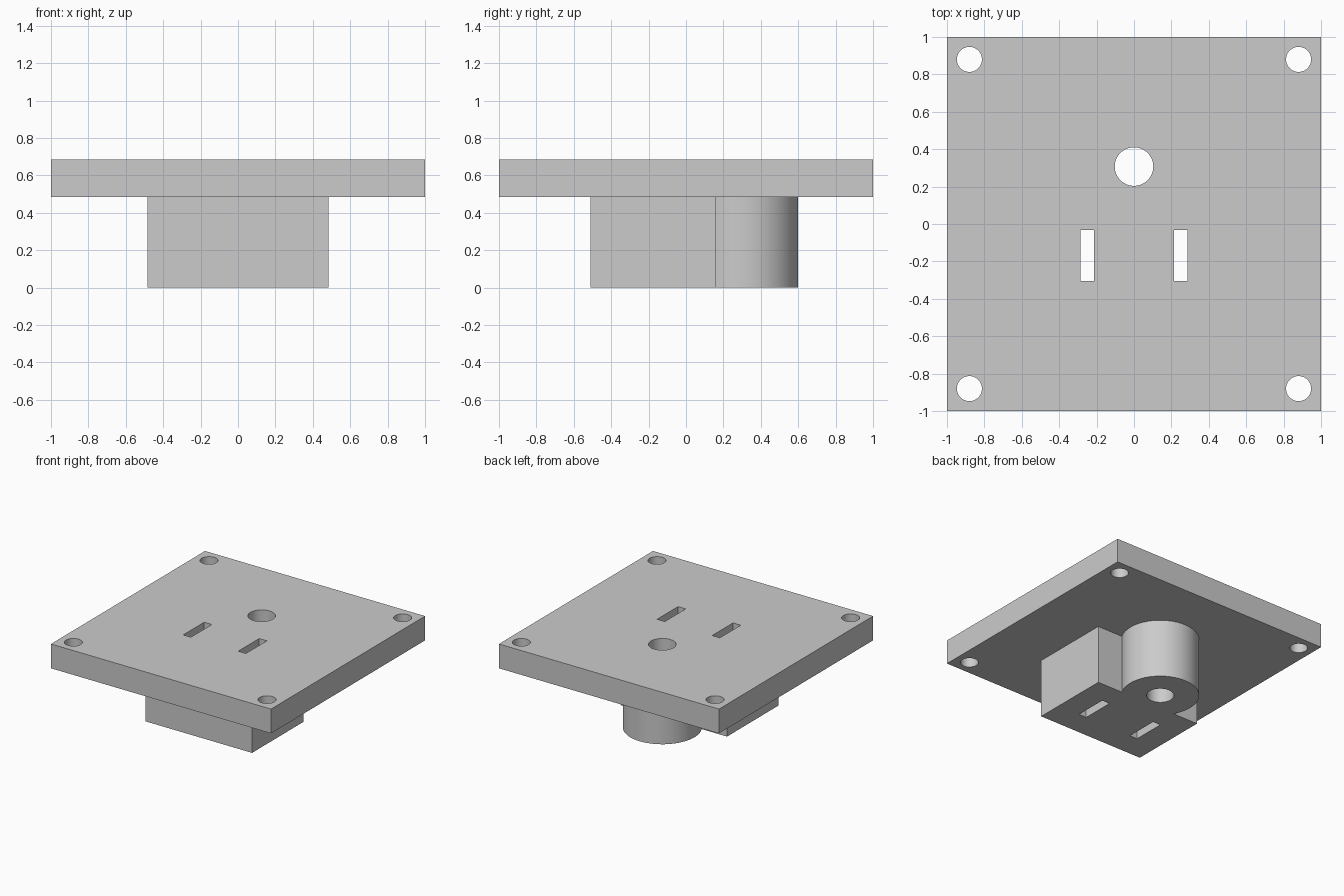
import bpy, bmesh
from math import sin, cos, pi, sqrt, atan2, radians

cube = bpy.data.objects.get("Cube")
if cube:
    bpy.data.objects.remove(cube, do_unlink=True)

PLATE_BOTTOM, PLATE_TOP = 0.485, 0.685
BLOCK_X, BLOCK_FRONT, BLOCK_BACK = 0.485, -0.51, 0.16
BOSS_Y, BOSS_R = 0.307, 0.293

grey = bpy.data.materials.new("light_grey")
grey.use_nodes = True
colour = (0.6, 0.6, 0.6, 1)
grey.diffuse_color = colour
grey.node_tree.nodes["Principled BSDF"].inputs["Base Color"].default_value = colour


def arc(x, y, r, start, end, n):
    """Points along an arc, both ends included."""
    angles = [start + (end - start) * i / n for i in range(n + 1)]
    return [(x + r * cos(a), y + r * sin(a)) for a in angles]


def circle(x, y, r):
    return arc(x, y, r, 0, 2 * pi, 64)[:-1]


def rectangle(x, y, w, d):
    return [(x - w / 2, y - d / 2), (x + w / 2, y - d / 2),
            (x + w / 2, y + d / 2), (x - w / 2, y + d / 2)]


def prisms(name, outlines, z0, z1):
    """Extrude counter-clockwise outlines from z0 to z1 as one object."""
    bm = bmesh.new()
    for outline in outlines:
        low = [bm.verts.new((x, y, z0)) for x, y in outline]
        high = [bm.verts.new((x, y, z1)) for x, y in outline]
        bm.faces.new(low[::-1])
        bm.faces.new(high)
        for i in range(len(low)):
            j = (i + 1) % len(low)
            bm.faces.new((low[i], low[j], high[j], high[i]))
    mesh = bpy.data.meshes.new(name)
    bm.to_mesh(mesh)
    bm.free()
    mesh.materials.append(grey)
    obj = bpy.data.objects.new(name, mesh)
    bpy.context.collection.objects.link(obj)
    return obj


# Square mounting plate
plate = prisms("mounting_plate", [rectangle(0, 0, 2, 2)], PLATE_BOTTOM, PLATE_TOP)

# Socket body: block merging into a round boss at the back
rise = BLOCK_BACK - BOSS_Y
start = atan2(rise, sqrt(BOSS_R ** 2 - rise ** 2))
outline = [(-BLOCK_X, BLOCK_BACK), (-BLOCK_X, BLOCK_FRONT),
           (BLOCK_X, BLOCK_FRONT), (BLOCK_X, BLOCK_BACK)]
outline += arc(0, BOSS_Y, BOSS_R, start, pi - start, 56)
body = prisms("socket_body", [outline], 0, PLATE_BOTTOM)

# Corner screw holes, round pin hole and two blade slots
holes = [circle(0, BOSS_Y, 0.103)]
for side in (-1, 1):
    holes.append(rectangle(side * 0.25, -0.168, 0.07, 0.272))
    for end in (-1, 1):
        holes.append(circle(side * 0.88, end * 0.88, 0.067))
cutter = prisms("hole_cutter", holes, -0.2, 0.9)
cutter.hide_render = True

# Cut both parts, then shade the round walls smooth
for part in (plate, body):
    bpy.ops.object.select_all(action="DESELECT")
    part.select_set(True)
    bpy.context.view_layer.objects.active = part
    cut = part.modifiers.new("holes", "BOOLEAN")
    cut.operation = "DIFFERENCE"
    cut.solver = "EXACT"
    cut.object = cutter
    bpy.ops.object.modifier_apply(modifier=cut.name)
    bpy.ops.object.shade_smooth_by_angle(angle=radians(30))

bpy.data.objects.remove(cutter, do_unlink=True)
